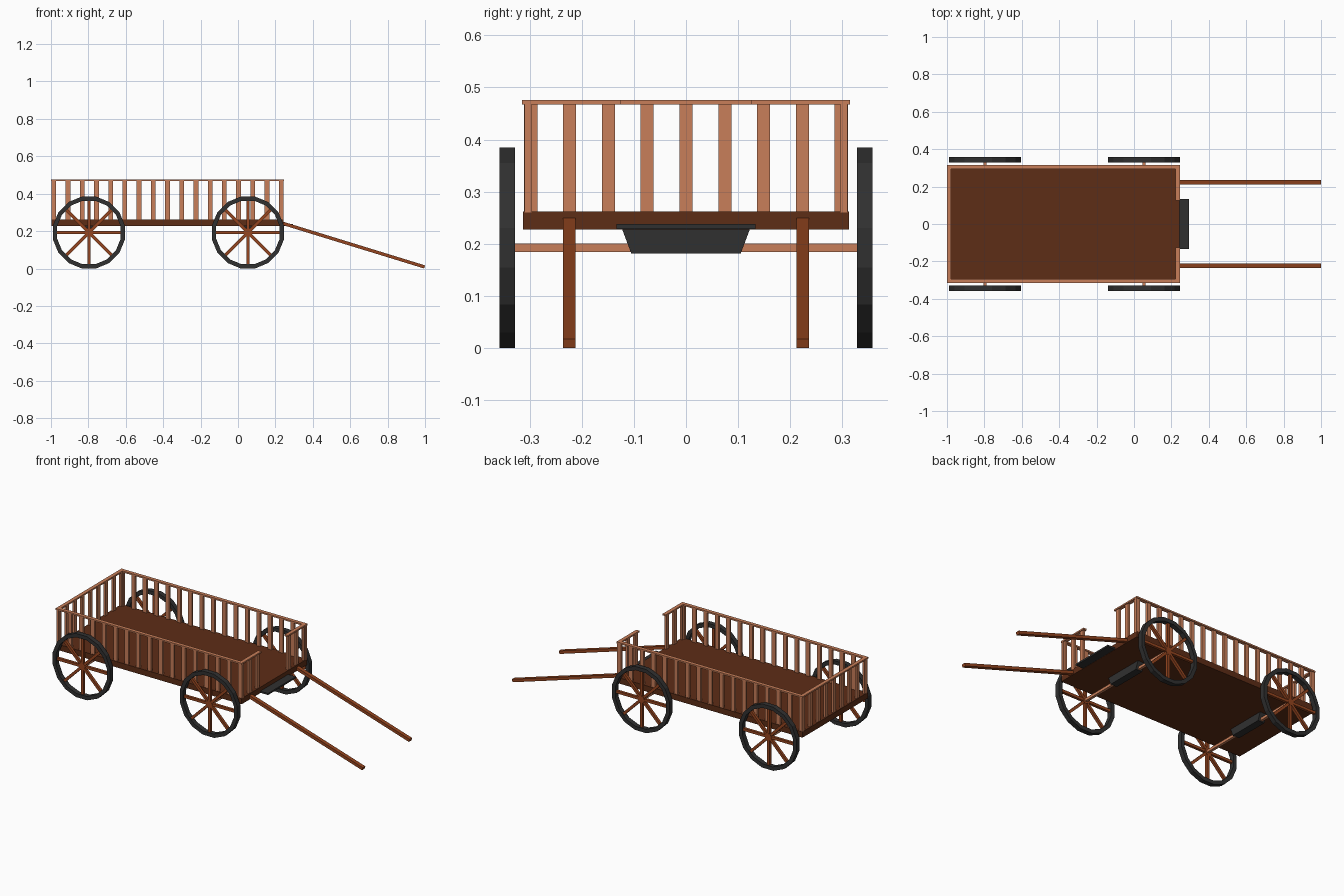
import bpy, bmesh, math
from mathutils import Matrix, Vector

if "Cube" in bpy.data.objects:
    bpy.data.objects.remove(bpy.data.objects["Cube"])


def material(name, rgb):
    m = bpy.data.materials.new(name)
    m.diffuse_color = (*rgb, 1)
    m.use_nodes = True
    m.node_tree.nodes["Principled BSDF"].inputs["Base Color"].default_value = m.diffuse_color
    return m


BED = material("dark_wood", (0.11, 0.026, 0.008))
SLAT = material("light_wood", (0.58, 0.21, 0.10))
POLE = material("red_wood", (0.30, 0.06, 0.014))
IRON = material("iron", (0.03, 0.03, 0.03))


def finish(name, bm, mat):
    bmesh.ops.recalc_face_normals(bm, faces=bm.faces)
    me = bpy.data.meshes.new(name)
    bm.to_mesh(me)
    bm.free()
    me.materials.append(mat)
    ob = bpy.data.objects.new(name, me)
    bpy.context.collection.objects.link(ob)
    return ob


def add_box(bm, lo, hi, matrix=Matrix()):
    lo, hi = Vector(lo), Vector(hi)
    m = matrix @ Matrix.Translation((lo + hi) / 2) @ Matrix.Diagonal((*(hi - lo), 1))
    return bmesh.ops.create_cube(bm, size=1, matrix=m)["verts"]


def box(name, lo, hi, mat):
    bm = bmesh.new()
    add_box(bm, lo, hi)
    return finish(name, bm, mat)


X0, X1, YS = -1.0, 0.245, 0.315
Z_BED, Z_RAIL, Z_TOP = 0.262, 0.467, 0.476
WHEEL_X, WHEEL_R = (-0.797, 0.053), 0.1925

# Bed
box("bed", (X0 + 0.002, -0.313, 0.227), (X1 - 0.002, 0.313, Z_BED), BED)

# Slats along both long sides
bm = bmesh.new()
for s in (-1, 1):
    for i in range(17):
        x = -0.985 + i * 1.216 / 16
        y = s * 0.3035
        add_box(bm, (x - 0.0125, y - 0.0065, Z_BED - 0.002), (x + 0.0125, y + 0.0065, Z_RAIL))
finish("side_slats", bm, SLAT)

# Slats across the ends, with an opening in the middle of the front end
for name, xc, idx in (("rear_slats", X0 + 0.0115, range(-4, 5)),
                      ("front_slats", X1 - 0.0115, (-4, -3, -2, 2, 3, 4))):
    bm = bmesh.new()
    for i in idx:
        y = i * 0.0745
        add_box(bm, (xc - 0.0065, y - 0.0125, Z_BED - 0.002), (xc + 0.0065, y + 0.0125, Z_RAIL))
    finish(name, bm, SLAT)

# Top rails
W = 0.022
bm = bmesh.new()
for s in (-1, 1):
    a, b = sorted((s * YS, s * (YS - W)))
    add_box(bm, (X0, a, Z_RAIL), (X1, b, Z_TOP))
    a, b = sorted((s * 0.126, s * (YS - W)))
    add_box(bm, (X1 - W, a, Z_RAIL), (X1, b, Z_TOP))
add_box(bm, (X0, -YS + W, Z_RAIL), (X0 + W, YS - W, Z_TOP))
finish("top_rails", bm, SLAT)


def rim(name, x, y):
    """Square-section ring with 16 flat sides."""
    n, bm, loops = 16, bmesh.new(), []
    for i in range(n):
        a = (i + 0.5) * 2 * math.pi / n
        loops.append([bm.verts.new((x + r * math.cos(a), y + d, WHEEL_R + r * math.sin(a)))
                      for r, d in ((0.196, -0.0145), (0.196, 0.0145), (0.173, 0.0145), (0.173, -0.0145))])
    for i in range(n):
        p, q = loops[i], loops[(i + 1) % n]
        for k in range(4):
            j = (k + 1) % 4
            bm.faces.new((p[k], q[k], q[j], p[j]))
    finish(name, bm, IRON)


# Wheels: rim, eight spokes and hub
for x, end in zip(WHEEL_X, ("rear", "front")):
    for s, side in ((-1, "right"), (1, "left")):
        y = s * 0.343
        rim(f"{end}_{side}_rim", x, y)
        bm = bmesh.new()
        for k in range(4):
            m = Matrix.Translation((x, y, WHEEL_R)) @ Matrix.Rotation(k * math.pi / 4, 4, "Y")
            add_box(bm, (-0.176, -0.008, -0.008), (0.176, 0.008, 0.008), m)
        hub = Matrix.Translation((x, y, WHEEL_R)) @ Matrix.Rotation(math.pi / 2, 4, "X")
        bmesh.ops.create_cone(bm, cap_ends=True, segments=8, radius1=0.022, radius2=0.022,
                              depth=0.02, matrix=hub)
        finish(f"{end}_{side}_spokes", bm, POLE)

    # Axle and the tapered iron block joining it to the bed
    box(f"{end}_axle", (x - 0.008, -0.338, WHEEL_R - 0.008), (x + 0.008, 0.338, WHEEL_R + 0.008), SLAT)
    bm = bmesh.new()
    for v in add_box(bm, (x - 0.022, -0.123, 0.181), (x + 0.022, 0.123, 0.229)):
        if v.co.z < 0.2:
            v.co.y *= 0.105 / 0.123
    finish(f"{end}_axle_block", bm, IRON)

# Front step plate
box("front_step", (0.235, -0.133, 0.228), (0.294, 0.133, 0.238), IRON)

# Sloping pull shafts
start, stop = Vector((0.235, 0, 0.243)), Vector((0.9975, 0, 0.0085))
d = stop - start
for s, side in ((-1, "right"), (1, "left")):
    bm = bmesh.new()
    m = Matrix.Translation(start + Vector((0, s * 0.224, 0))) @ Matrix.Rotation(math.atan2(-d.z, d.x), 4, "Y")
    add_box(bm, (0, -0.012, -0.0088), (d.length, 0.012, 0.0088), m)
    finish(f"{side}_shaft", bm, POLE)
